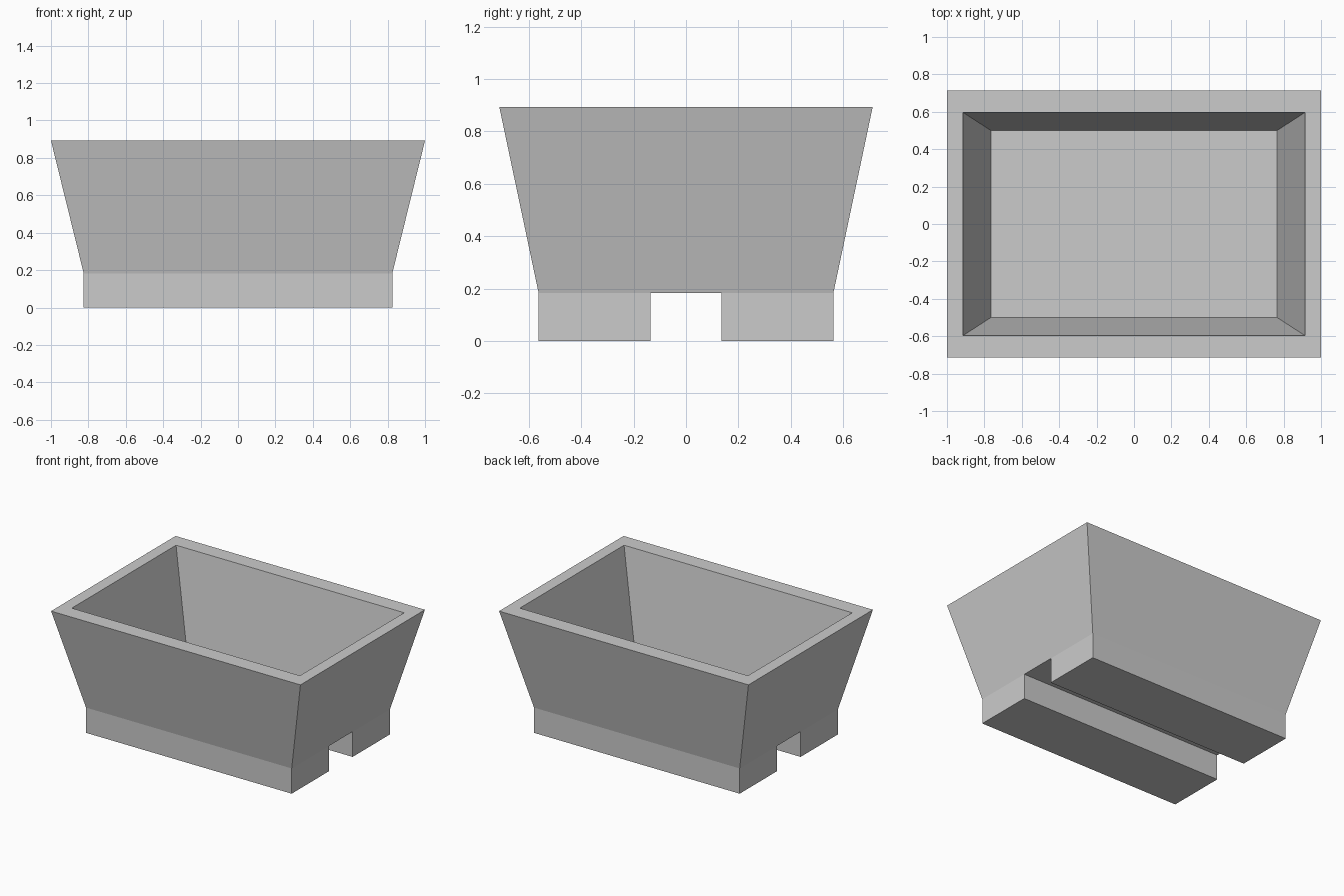
import bpy
import bmesh

default = bpy.data.objects.get("Cube")
if default:
    bpy.data.objects.remove(default, do_unlink=True)

# Single grey material
grey = bpy.data.materials.new("plain_grey")
grey.use_nodes = True
colour = (0.6, 0.6, 0.6, 1)
grey.diffuse_color = colour
grey.node_tree.nodes["Principled BSDF"].inputs["Base Color"].default_value = colour

FOOT_HEIGHT = 0.183
CHANNEL_HALF = 0.135
RIM_HEIGHT = 0.893

bm = bmesh.new()


def ring(half_x, half_y, z):
    corners = ((-1, -1), (1, -1), (1, 1), (-1, 1))
    return [bm.verts.new((sx * half_x, sy * half_y, z)) for sx, sy in corners]


# Flared tub: outer wall, flat rim, tapering inner wall and floor
rings = [
    ring(0.825, 0.563, FOOT_HEIGHT),
    ring(1.0, 0.713, RIM_HEIGHT),
    ring(0.915, 0.597, RIM_HEIGHT),
    ring(0.765, 0.5, 0.245),
]
for low, high in zip(rings, rings[1:]):
    for i in range(4):
        j = (i + 1) % 4
        bm.faces.new((low[i], low[j], high[j], high[i]))
bm.faces.new(rings[-1])
underside = bm.faces.new(rings[0][::-1])

# Split the underside into two feet with a channel between them
for side in (-1, 1):
    bottom = [f for f in bm.faces
              if all(abs(v.co.z - FOOT_HEIGHT) < 1e-5 for v in f.verts)]
    edges = {e for f in bottom for e in f.edges}
    verts = {v for f in bottom for v in f.verts}
    bmesh.ops.bisect_plane(bm, geom=[*bottom, *edges, *verts],
                           plane_co=(0, side * CHANNEL_HALF, 0),
                           plane_no=(0, 1, 0))

# Pull the feet straight down to the ground
feet = [f for f in bm.faces
        if all(abs(v.co.z - FOOT_HEIGHT) < 1e-5 for v in f.verts)
        and abs(f.calc_center_median().y) > CHANNEL_HALF]
pulled = bmesh.ops.extrude_face_region(bm, geom=feet)
for v in pulled["geom"]:
    if isinstance(v, bmesh.types.BMVert):
        v.co.z = 0
bmesh.ops.delete(bm, geom=[f for f in feet if f.is_valid], context="FACES_ONLY")
bmesh.ops.recalc_face_normals(bm, faces=bm.faces)

mesh = bpy.data.meshes.new("planter_tub")
bm.to_mesh(mesh)
bm.free()
mesh.materials.append(grey)
tub = bpy.data.objects.new("planter_tub", mesh)
bpy.context.collection.objects.link(tub)
